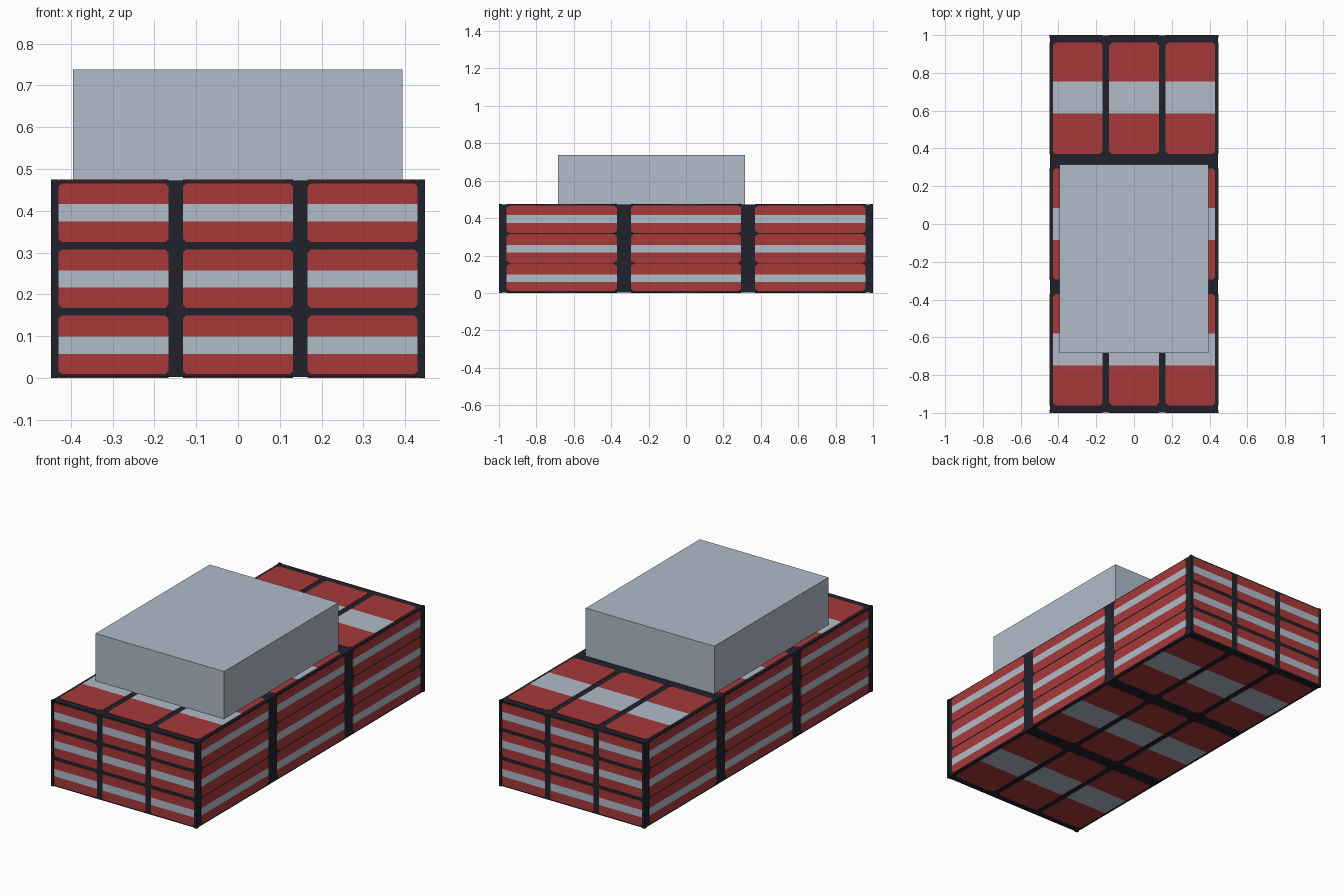
import bpy, bmesh
from mathutils import Vector

if "Cube" in bpy.data.objects:
    bpy.data.objects.remove(bpy.data.objects["Cube"])

HX, HY, H = 0.447, 1.0, 0.475      # half width, half length, height of the stack
T = 0.002                          # thickness of the painted plates


def srgb(r, g, b):
    lin = [((c / 255 + 0.055) / 1.055) ** 2.4 for c in (r, g, b)]
    return (*lin, 1.0)


def material(name, rgb):
    m = bpy.data.materials.new(name)
    m.diffuse_color = srgb(*rgb)
    m.use_nodes = True
    m.node_tree.nodes["Principled BSDF"].inputs["Base Color"].default_value = m.diffuse_color
    return m


DARK = material("dark gap", (33, 33, 43))
RED = material("red wrap", (167, 57, 58))
PALE = material("pale grey", (177, 188, 201))


def finish(name, bm, mats):
    bmesh.ops.recalc_face_normals(bm, faces=bm.faces)
    me = bpy.data.meshes.new(name)
    bm.to_mesh(me)
    bm.free()
    for m in mats:
        me.materials.append(m)
    ob = bpy.data.objects.new(name, me)
    bpy.context.collection.objects.link(ob)
    return ob


def box(name, lo, hi, mat):
    bm = bmesh.new()
    bmesh.ops.create_cube(bm, size=1)
    for v in bm.verts:
        v.co = [l + (c + 0.5) * (h - l) for l, h, c in zip(lo, hi, v.co)]
    return finish(name, bm, [mat])


def plate(bm, place, pts, mat_index):
    """Thin prism over a 2D outline; place(u, v, depth) gives the 3D point."""
    outer = [bm.verts.new(place(u, v, 0)) for u, v in pts]
    inner = [bm.verts.new(place(u, v, -T)) for u, v in pts]
    faces = [bm.faces.new(outer), bm.faces.new(inner[::-1])]
    n = len(pts)
    for i in range(n):
        j = (i + 1) % n
        faces.append(bm.faces.new((outer[j], outer[i], inner[i], inner[j])))
    for f in faces:
        f.material_index = mat_index


def wrapped_side(name, place, cols, rows, stripes, cu, cv):
    """Grid of chamfered red panels, each with a pale band across its middle."""
    bm = bmesh.new()
    for u0, u1 in cols:
        for (v0, v1), (s0, s1) in zip(rows, stripes):
            plate(bm, place, [(u0 + cu, v0), (u1 - cu, v0), (u1, v0 + cv),
                              (u1, s0), (u0, s0), (u0, v0 + cv)], 0)
            plate(bm, place, [(u0, s0), (u1, s0), (u1, s1), (u0, s1)], 1)
            plate(bm, place, [(u0, s1), (u1, s1), (u1, v1 - cv),
                              (u1 - cu, v1), (u0 + cu, v1), (u0, v1 - cv)], 0)
    finish(name, bm, [RED, PALE])


# dark core of the bundle
box("stack_core", (-HX + T, -HY + T, T), (HX - T, HY - T, H - T), DARK)

# panel positions along each axis
x_cols = [(c - 0.132, c + 0.132) for c in (-0.298, 0, 0.298)]
y_cols = [(-0.96, -0.37), (-0.295, 0.295), (0.37, 0.96)]
y_bands = [(-0.75, -0.58), (-0.085, 0.085), (0.585, 0.755)]
z_rows = [(i * 0.158 + 0.010, i * 0.158 + 0.149) for i in range(3)]
z_rows_side = [(0.010, 0.156), (0.161, 0.315), (0.320, 0.467)]
z_bands = [(i * 0.1585 + 0.058, i * 0.1585 + 0.099) for i in range(3)]

# front and back ends
for name, s in (("front_wrap", -1), ("back_wrap", 1)):
    wrapped_side(name, lambda u, v, d, s=s: Vector((u, s * (HY + d), v)),
                 x_cols, z_rows, z_bands, 0.008, 0.007)
# long sides
for name, s in (("left_wrap", -1), ("right_wrap", 1)):
    wrapped_side(name, lambda u, v, d, s=s: Vector((s * (HX + d), u, v)),
                 y_cols, z_rows_side, z_bands, 0.018, 0.012)
# top and bottom
wrapped_side("top_wrap", lambda u, v, d: Vector((u, v, H + d)),
             x_cols, y_cols, y_bands, 0.015, 0.015)
wrapped_side("bottom_wrap", lambda u, v, d: Vector((u, v, -d)),
             x_cols, y_cols, y_bands, 0.015, 0.015)

# dark rims that keep the block's outer edges crisp
for sx in (-1, 1):
    for sy in (-1, 1):
        box("corner_rim", (sx * (HX - 0.008) - 0.008, sy * (HY - 0.008) - 0.008, 0),
            (sx * (HX - 0.008) + 0.008, sy * (HY - 0.008) + 0.008, H), DARK)

# plain carton on top
box("top_carton", (-0.395, -0.684, H - T), (0.394, 0.316, 0.738), PALE)
